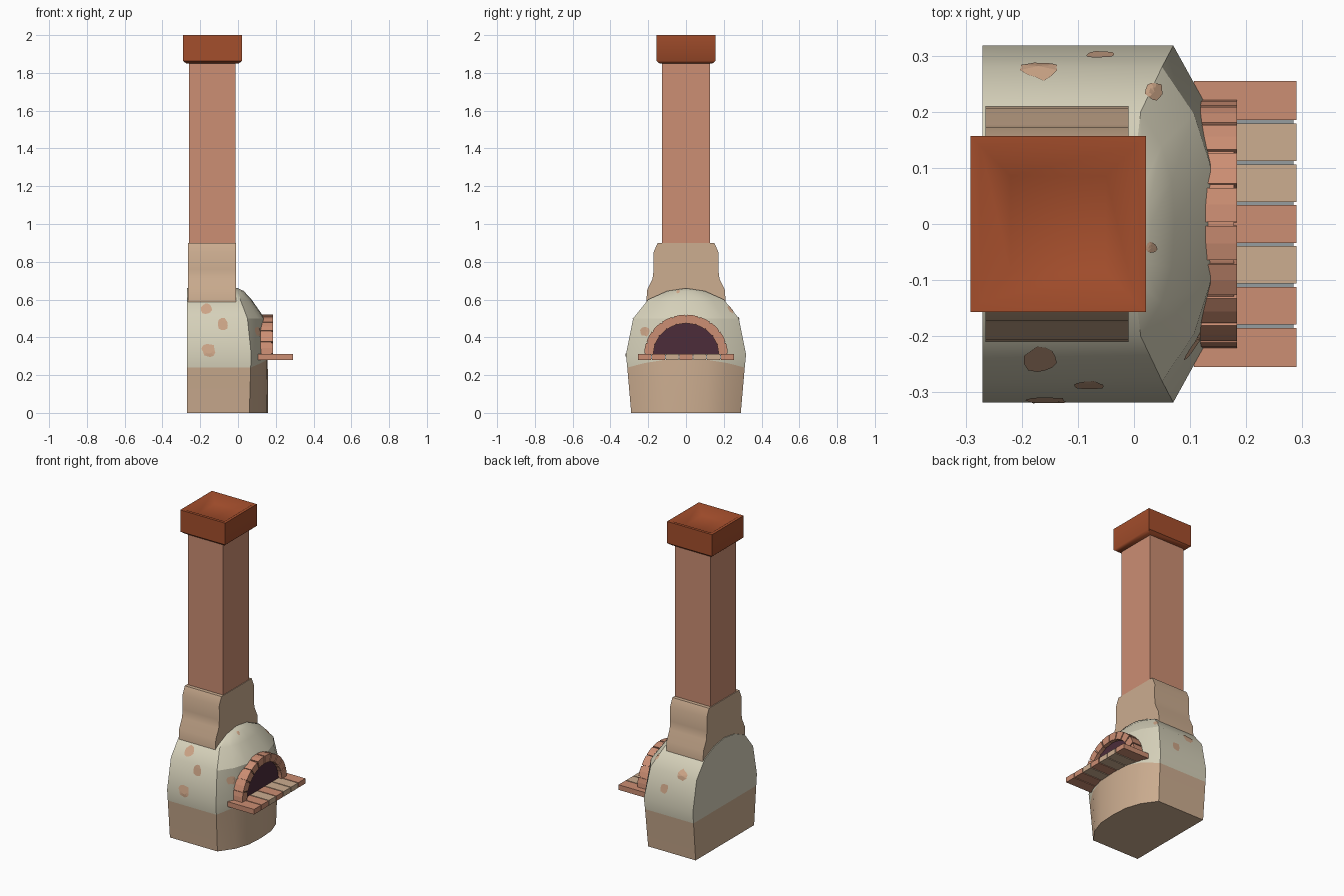
import bpy, bmesh, math, random
from mathutils import Vector
from mathutils.bvhtree import BVHTree

if "Cube" in bpy.data.objects:
    bpy.data.objects.remove(bpy.data.objects["Cube"])

random.seed(4)


def lin(c):
    c /= 255
    return c / 12.92 if c <= 0.04045 else ((c + 0.055) / 1.055) ** 2.4


def material(name, r, g, b):
    m = bpy.data.materials.new(name)
    m.diffuse_color = (lin(r), lin(g), lin(b), 1)
    m.use_nodes = True
    m.node_tree.nodes["Principled BSDF"].inputs["Base Color"].default_value = m.diffuse_color
    return m


BRICK = material("terracotta brick", 204, 142, 115)
TAN = material("tan clay", 204, 173, 144)
CREAM = material("cream plaster", 214, 209, 186)
RUST = material("rust cap", 164, 78, 44)
DARK = material("dark opening", 76, 44, 58)
SPOT = material("worn spot", 206, 166, 136)
MORTAR = material("grey mortar", 150, 158, 160)


def finish(name, bm, mats, smooth=None):
    bmesh.ops.recalc_face_normals(bm, faces=bm.faces[:])
    me = bpy.data.meshes.new(name)
    bm.to_mesh(me)
    ob = bpy.data.objects.new(name, me)
    bpy.context.collection.objects.link(ob)
    for m in mats:
        me.materials.append(m)
    if smooth:
        bpy.ops.object.select_all(action='DESELECT')
        ob.select_set(True)
        bpy.context.view_layer.objects.active = ob
        bpy.ops.object.shade_smooth_by_angle(angle=math.radians(smooth))
    return ob


def prism(name, yz, x0, x1, mat, smooth=None):
    """Extrude a y-z outline along x."""
    bm = bmesh.new()
    f = bm.faces.new([bm.verts.new((x0, y, z)) for y, z in yz])
    r = bmesh.ops.extrude_face_region(bm, geom=[f])
    vs = [v for v in r["geom"] if isinstance(v, bmesh.types.BMVert)]
    bmesh.ops.translate(bm, verts=vs, vec=(x1 - x0, 0, 0))
    return finish(name, bm, [mat], smooth)


def box(name, x0, x1, y0, y1, z0, z1, mat):
    return prism(name, [(y0, z0), (y1, z0), (y1, z1), (y0, z1)], x0, x1, mat)


# Oven body: level outlines (z, half width, ridge x, front x), flat at the back
levels = [(0, .29, .06, .16), (.24, .311, .067, .157), (.31, .318, .07, .155),
          (.5, .28, .05, .142), (.6, .2, .012, .072), (.645, .1, 0, .03), (.66, 0, 0, 0)]
bm = bmesh.new()
rings = []
for i, (z, w, xr, xf) in enumerate(levels):
    d = xf - xr
    lift = .04 if i == 1 else 0          # clay rises at the front
    half = [(-.27, w, z), (xr, w, z), (xr + .62 * d, .7 * w, z + lift * .6),
            (xr + .93 * d, .38 * w, z + lift)]
    pts = half + [(xf, 0, z + lift)] + [(x, -y, h) for x, y, h in reversed(half)]
    rings.append([bm.verts.new(p) for p in pts])
for i in range(len(rings) - 1):
    a, b = rings[i], rings[i + 1]
    for k in range(len(a)):
        n = (k + 1) % len(a)
        f = bm.faces.new((a[k], a[n], b[n], b[k]))
        f.material_index = 0 if i == 0 else 1
bm.faces.new(rings[0]).material_index = 0
bmesh.ops.remove_doubles(bm, verts=bm.verts[:], dist=.0005)
bmesh.ops.recalc_face_normals(bm, faces=bm.faces[:])
tree = BVHTree.FromBMesh(bm)
finish("oven_body", bm, [TAN, CREAM], 28)

# Worn spots: thin patches projected on the plaster (start point, direction, radius)
spots = [((-.165, -1, .55), (0, 1, 0), .03), ((-.08, -1, .47), (0, 1, 0), .03),
         ((-.155, -1, .33), (0, 1, 0), .036), ((1, -.215, .43), (-1, 0, 0), .025),
         ((.035, .235, 2), (0, 0, -1), .016), ((.03, -.042, 2), (0, 0, -1), .01),
         ((-.17, 1, .5), (0, -1, 0), .03), ((-.06, 1, .4), (0, -1, 0), .028)]
bm = bmesh.new()
for start, d, r in spots:
    start, d = Vector(start), Vector(d)
    u = d.orthogonal().normalized()
    v = d.cross(u)

    def drop(p):
        loc, nor, _, _ = tree.ray_cast(p, d)
        return bm.verts.new(loc + nor * .002)

    n = 12
    radii = [r * random.uniform(.82, 1.15) for _ in range(n)]
    rows = [[drop(start + (u * math.cos(t * math.tau / n) + v * math.sin(t * math.tau / n)) * radii[t] * s)
             for t in range(n)] for s in (.5, 1)]
    centre = drop(start)
    for t in range(n):
        q = (t + 1) % n
        for f in (bm.faces.new((centre, rows[0][t], rows[0][q])),
                  bm.faces.new((rows[0][t], rows[1][t], rows[1][q], rows[0][q]))):
            f.normal_update()
            if f.normal.dot(d) > 0:
                f.normal_flip()
me = bpy.data.meshes.new("worn_spots")
bm.to_mesh(me)
me.materials.append(SPOT)
bpy.context.collection.objects.link(bpy.data.objects.new("worn_spots", me))

# Oven mouth and brick arch
CZ = .31


def arc(r, a, squash=.95):
    return (r * math.cos(a), CZ + r * math.sin(a) * squash)


prism("oven_mouth", [arc(.178, math.pi * i / 16) for i in range(17)], .1, .16, DARK)
count, gap = 10, .018
for i in range(count):
    a0 = math.pi * i / count + gap
    a1 = math.pi * (i + 1) / count - gap
    am = (a0 + a1) / 2
    prism(f"arch_brick_{i + 1}", [arc(.172, a0), arc(.221, a0), arc(.221, am), arc(.221, a1),
                                  arc(.172, a1), arc(.172, am)], .11, .184, BRICK)
prism("arch_mortar", [arc(.215, math.pi * i / 20) for i in range(21)]
      + [arc(.176, math.pi * i / 20) for i in range(20, -1, -1)], .112, .178, BRICK)

# Shelf of bricks on a mortar bed
tops = [BRICK, BRICK, TAN, BRICK, TAN, TAN, BRICK]
step = .51 / 7
for i, m in enumerate(tops):
    y0 = -.255 + i * step
    box(f"shelf_brick_{i + 1}", .107, .29, y0 + (.003 if i else 0),
        y0 + step - (.003 if i < 6 else 0), .28, .312, m)
box("shelf_mortar", .11, .284, -.25, .25, .284, .306, MORTAR)

# Chimney base with stepped shoulders
side = [(.21, .58), (.206, .65), (.177, .71), (.171, .76), (.172, .85), (.15, .9)]
prism("chimney_base", side + [(-y, z) for y, z in reversed(side)], -.265, -.01, TAN, 35)

# Chimney shaft
box("chimney_shaft", -.26, -.014, -.127, .127, .8, 1.87, BRICK)

# Chimney cap: stacked rectangles, with a shallow hollow in the top
bm = bmesh.new()
prev = None
for hx, hy, z in [(.14, .14, 1.85), (.156, .157, 1.864), (.156, .157, 2.0),
                  (.138, .139, 2.0), (.085, .085, 1.965)]:
    ring = [bm.verts.new((-.135 + sx * hx, sy * hy, z)) for sx, sy in ((-1, -1), (1, -1), (1, 1), (-1, 1))]
    if prev:
        for k in range(4):
            n = (k + 1) % 4
            bm.faces.new((prev[k], prev[n], ring[n], ring[k]))
    else:
        bm.faces.new(ring)
    prev = ring
bm.faces.new(prev)
finish("chimney_cap", bm, [RUST], 50)
